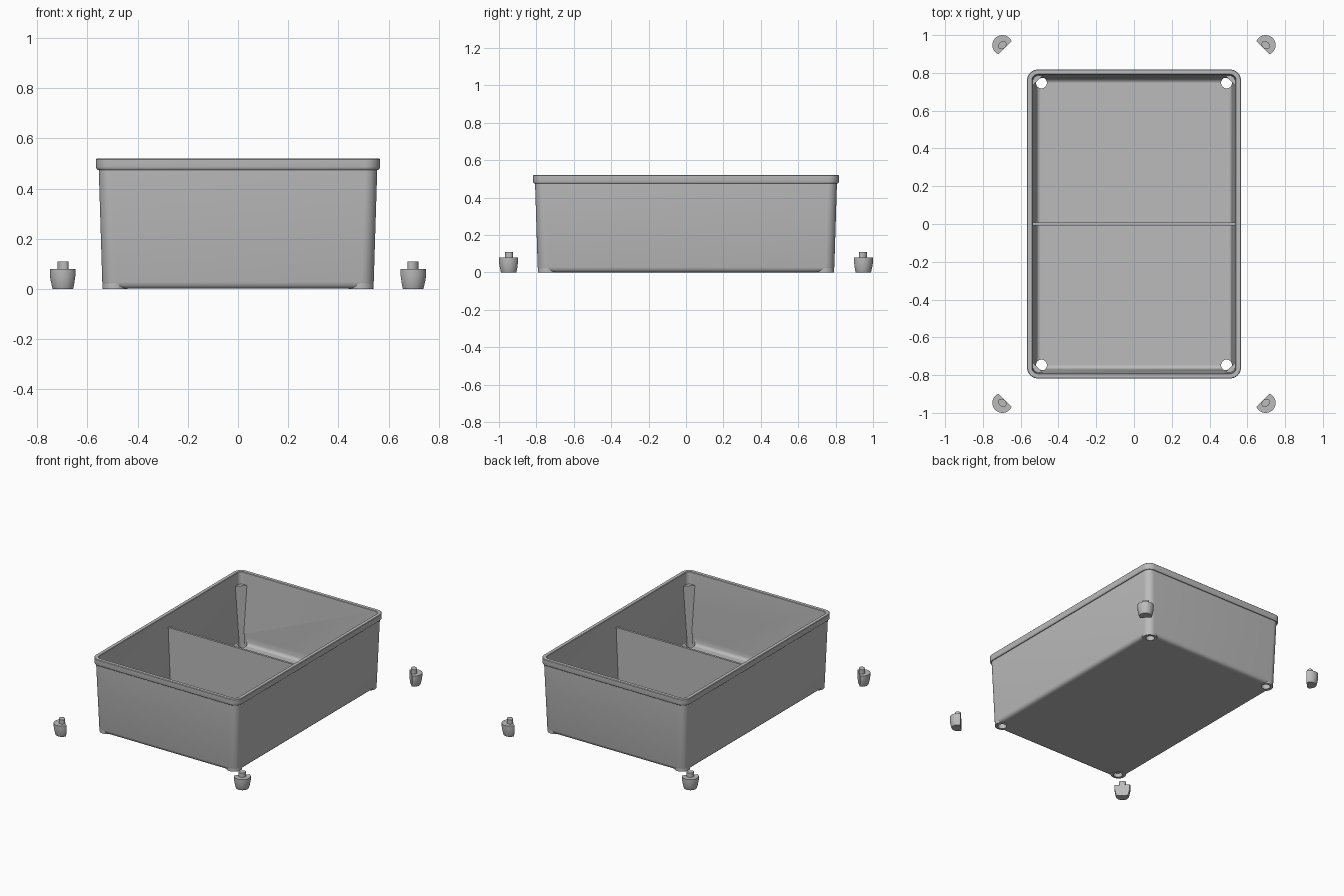
import bpy, bmesh, math
from mathutils import Vector

cube = bpy.data.objects.get("Cube")
if cube:
    bpy.data.objects.remove(cube, do_unlink=True)

# Single plastic colour
grey = bpy.data.materials.new("grey plastic")
grey.use_nodes = True
COLOUR = (0.5, 0.5, 0.5, 1)
grey.diffuse_color = COLOUR
grey.node_tree.nodes["Principled BSDF"].inputs["Base Color"].default_value = COLOUR

EXTRA_Y = 0.252          # the tray is this much longer per half in y
CORNERS = [(sx, sy) for sx in (-1, 1) for sy in (-1, 1)]


def corner_centre(z):
    """Arc centre of the tapered tray corner, in x."""
    return 0.49 + 0.035 * z


def circle(cx, cy, z, r, n=32):
    return [Vector((cx + r * math.cos(2 * math.pi * i / n),
                    cy + r * math.sin(2 * math.pi * i / n), z)) for i in range(n)]


def rounded_rect(hx, z, seg=10):
    r = max(hx - corner_centre(z), 0.004)
    cx, cy = hx - r, hx + EXTRA_Y - r
    ring = []
    for q, (sx, sy) in enumerate([(1, 1), (-1, 1), (-1, -1), (1, -1)]):
        for i in range(seg + 1):
            a = math.pi / 2 * (q + i / seg)
            ring.append(Vector((sx * cx + r * math.cos(a), sy * cy + r * math.sin(a), z)))
    return ring


def loft(name, rings, cut=None):
    """Skin rings, cap both ends, optionally slice with (point, normal)."""
    bm = bmesh.new()
    rows = [[bm.verts.new(p) for p in ring] for ring in rings]
    n = len(rows[0])
    for a, b in zip(rows, rows[1:]):
        for i in range(n):
            j = (i + 1) % n
            bm.faces.new((a[i], a[j], b[j], b[i]))
    bm.faces.new(rows[0])
    bm.faces.new(rows[-1])
    if cut:
        bmesh.ops.bisect_plane(bm, geom=bm.verts[:] + bm.edges[:] + bm.faces[:],
                               plane_co=cut[0], plane_no=cut[1], clear_outer=True)
        bmesh.ops.holes_fill(bm, edges=[e for e in bm.edges if e.is_boundary])
    bmesh.ops.recalc_face_normals(bm, faces=bm.faces[:])
    mesh = bpy.data.meshes.new(name)
    bm.to_mesh(mesh)
    bm.free()
    mesh.materials.append(grey)
    obj = bpy.data.objects.new(name, mesh)
    bpy.context.collection.objects.link(obj)
    return obj


def activate(obj):
    bpy.ops.object.select_all(action='DESELECT')
    obj.select_set(True)
    bpy.context.view_layer.objects.active = obj


def finish(obj):
    activate(obj)
    bpy.ops.object.shade_smooth_by_angle(angle=math.radians(35))


def drill(obj, cutter):
    activate(obj)
    mod = obj.modifiers.new("hole", 'BOOLEAN')
    mod.operation, mod.solver, mod.object = 'DIFFERENCE', 'EXACT', cutter
    bpy.ops.object.modifier_apply(modifier=mod.name)


# Tray shell: outside, up over the rim, down inside to the floor
PROFILE = [(0.515, 0.001), (0.528, 0.004), (0.537, 0.013), (0.541, 0.028),
           (0.555, 0.475), (0.560, 0.475), (0.564, 0.479), (0.566, 0.487),
           (0.566, 0.517), (0.563, 0.52), (0.541, 0.52), (0.538, 0.517),
           (0.518, 0.06), (0.515, 0.045), (0.508, 0.035), (0.497, 0.03)]
tray = loft("tray_shell", [rounded_rect(hx, z) for hx, z in PROFILE])

# Divider across the middle
divider = loft("divider", [[Vector((x * h, y * 0.0075, z)) for x, y in
                            ((-1, -1), (1, -1), (1, 1), (-1, 1))]
                           for h, z in ((0.528, 0.025), (0.543, 0.43))])

for sx, sy in CORNERS:
    side = ("left" if sx > 0 else "right") + ("_front" if sy < 0 else "_back")
    outward = Vector((sx, sy, 0)).normalized()

    # Corner foot with a round socket through it and the floor
    base = corner_centre(0)
    foot = loft("foot_" + side, [circle(sx * base, sy * (base + EXTRA_Y), z, r)
                                 for z, r in ((0, 0.05), (0.028, 0.05))])
    cutter = loft("socket_cutter", [circle(sx * 0.49, sy * 0.747, z, 0.029)
                                    for z in (-0.1, 0.1)])
    cutter.hide_render = True
    drill(tray, cutter)
    drill(foot, cutter)
    bpy.data.objects.remove(cutter, do_unlink=True)
    finish(foot)

    # Flat-fronted post filling the tray corner
    rings = []
    for z, r in ((0.028, 0.038), (0.435, 0.04)):
        c = corner_centre(z)
        rings.append(circle(sx * c, sy * (c + EXTRA_Y), z, r))
    finish(loft("corner_post_" + side, rings,
                (Vector((sx * 0.505, sy * 0.763, 0)), -outward)))

    # Loose foot plug with one flat side and a pin
    px, py = sx * 0.697, sy * 0.947
    body = [(0, 0.041), (0.004, 0.043), (0.03, 0.049), (0.055, 0.053), (0.08, 0.053)]
    flat = Vector((px, py, 0)) - outward * 0.02
    finish(loft("plug_" + side, [circle(px, py, z, r) for z, r in body], (flat, -outward)))
    pin = [circle(px, py, z, 0.024) for z in (0.07, 0.11)]
    for ring in pin:
        for p in ring:
            p -= outward * 0.2 * outward.dot(p - Vector((px, py, p.z)))
    finish(loft("plug_pin_" + side, pin))

finish(tray)
finish(divider)
